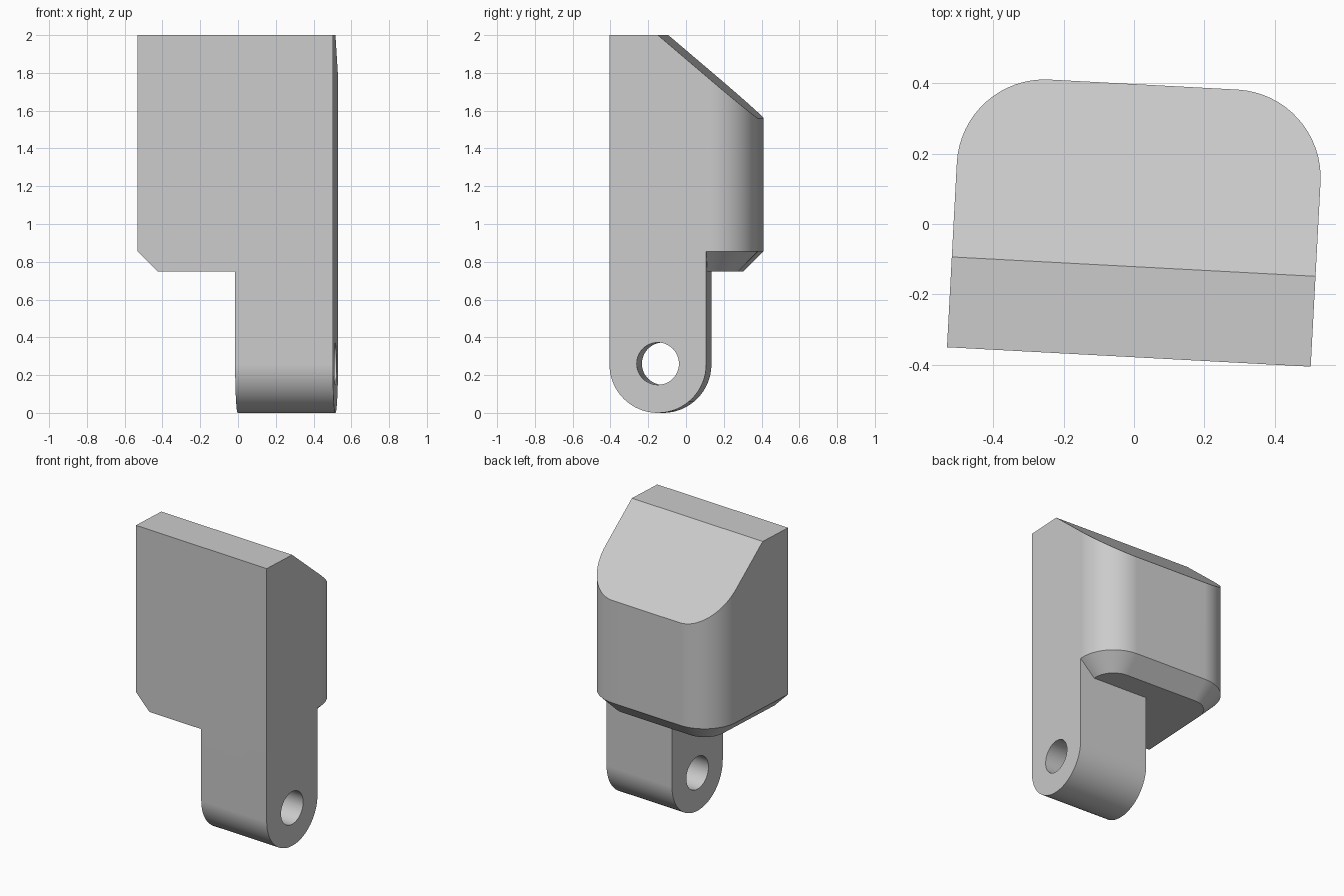
import bpy
import bmesh
from math import radians, sin, cos, pi

if "Cube" in bpy.data.objects:
    bpy.data.objects.remove(bpy.data.objects["Cube"], do_unlink=True)

TURN = radians(-3.05)              # whole part is turned slightly about z
LEFT, RIGHT = -0.512, 0.523        # block width
FRONT, BACK = -0.378, 0.397        # block depth
CORNER, BEVEL = 0.25, 0.107        # rear corner radius, lower chamfer
BASE, TOP = 0.748, 2.0             # block heights
CREASE, SLOPE = -0.121, 0.85       # where the sloped top starts, its fall
TANG_LEFT, TANG_R, HOLE_R = 0.005, 0.2565, 0.112
STEPS = 16

grey = bpy.data.materials.new("light grey")
grey.use_nodes = True
colour = (0.6, 0.6, 0.6, 1)
grey.diffuse_color = colour
grey.node_tree.nodes["Principled BSDF"].inputs["Base Color"].default_value = colour


def finish(bm, name):
    bmesh.ops.recalc_face_normals(bm, faces=bm.faces)
    mesh = bpy.data.meshes.new(name)
    bm.to_mesh(mesh)
    bm.free()
    mesh.materials.append(grey)
    obj = bpy.data.objects.new(name, mesh)
    bpy.context.collection.objects.link(obj)
    return obj


def arc(cx, cy, r, start, end, steps):
    angles = [start + (end - start) * i / steps for i in range(steps + 1)]
    return [(cx + r * cos(a), cy + r * sin(a)) for a in angles]


def outline(inset):
    """Block plan, inset on every side but the front."""
    r, cy = CORNER - inset, BACK - CORNER
    pts = [(LEFT + inset, CREASE), (LEFT + inset, FRONT),
           (RIGHT - inset, FRONT), (RIGHT - inset, CREASE)]
    pts += arc(RIGHT - CORNER, cy, r, 0, pi / 2, STEPS)
    pts += arc(LEFT + CORNER, cy, r, pi / 2, pi, STEPS)
    return pts


def make_block():
    bm = bmesh.new()
    outer = outline(0)
    rings = [
        [bm.verts.new((x, y, BASE)) for x, y in outline(BEVEL)],
        [bm.verts.new((x, y, BASE + BEVEL)) for x, y in outer],
        [bm.verts.new((x, y, TOP - SLOPE * max(0, y - CREASE))) for x, y in outer],
    ]
    n = len(outer)
    for low, high in zip(rings, rings[1:]):
        for i in range(n):
            j = (i + 1) % n
            bm.faces.new((low[i], low[j], high[j], high[i]))
    bm.faces.new(rings[0])
    bm.faces.new(rings[2][:4])                  # flat top
    bm.faces.new(rings[2][3:] + rings[2][:1])   # sloped top
    return finish(bm, "block")


def extrude_across(profile, x0, x1, name):
    """Extrude a (y, z) profile along x."""
    bm = bmesh.new()
    face = bm.faces.new([bm.verts.new((x0, y, z)) for y, z in profile])
    geom = bmesh.ops.extrude_face_region(bm, geom=[face])["geom"]
    for v in geom:
        if isinstance(v, bmesh.types.BMVert):
            v.co.x = x1
    return finish(bm, name)


def combine(target, tool, operation):
    mod = target.modifiers.new(operation.title(), "BOOLEAN")
    mod.operation, mod.object, mod.solver = operation, tool, "EXACT"
    bpy.context.view_layer.objects.active = target
    bpy.ops.object.modifier_apply(modifier=mod.name)
    bpy.data.objects.remove(tool, do_unlink=True)


# Block with chamfered base and sloped top
block = make_block()

# Round-ended tang below it, flush with the front and the left side
mid = FRONT + TANG_R
tang_profile = arc(mid, TANG_R, TANG_R, pi, 2 * pi, 2 * STEPS)
tang_profile += [(mid + TANG_R, BASE + BEVEL), (FRONT, BASE + BEVEL)]
tang = extrude_across(tang_profile, TANG_LEFT, RIGHT, "tang")

# Pin hole through the tang
hole = arc(mid, TANG_R + 0.004, HOLE_R, 0, 2 * pi, 3 * STEPS)[:-1]
cutter = extrude_across(hole, TANG_LEFT - 0.2, RIGHT + 0.2, "pin_hole_cutter")
cutter.hide_render = True

combine(tang, cutter, "DIFFERENCE")
combine(block, tang, "UNION")

# Shading and final turn
block.name = "block_with_tang"
block.rotation_euler.z = TURN
bpy.ops.object.select_all(action="DESELECT")
block.select_set(True)
bpy.context.view_layer.objects.active = block
bpy.ops.object.shade_smooth_by_angle(angle=radians(25))
normals = block.modifiers.new("Flat faces", "WEIGHTED_NORMAL")
normals.keep_sharp = True
